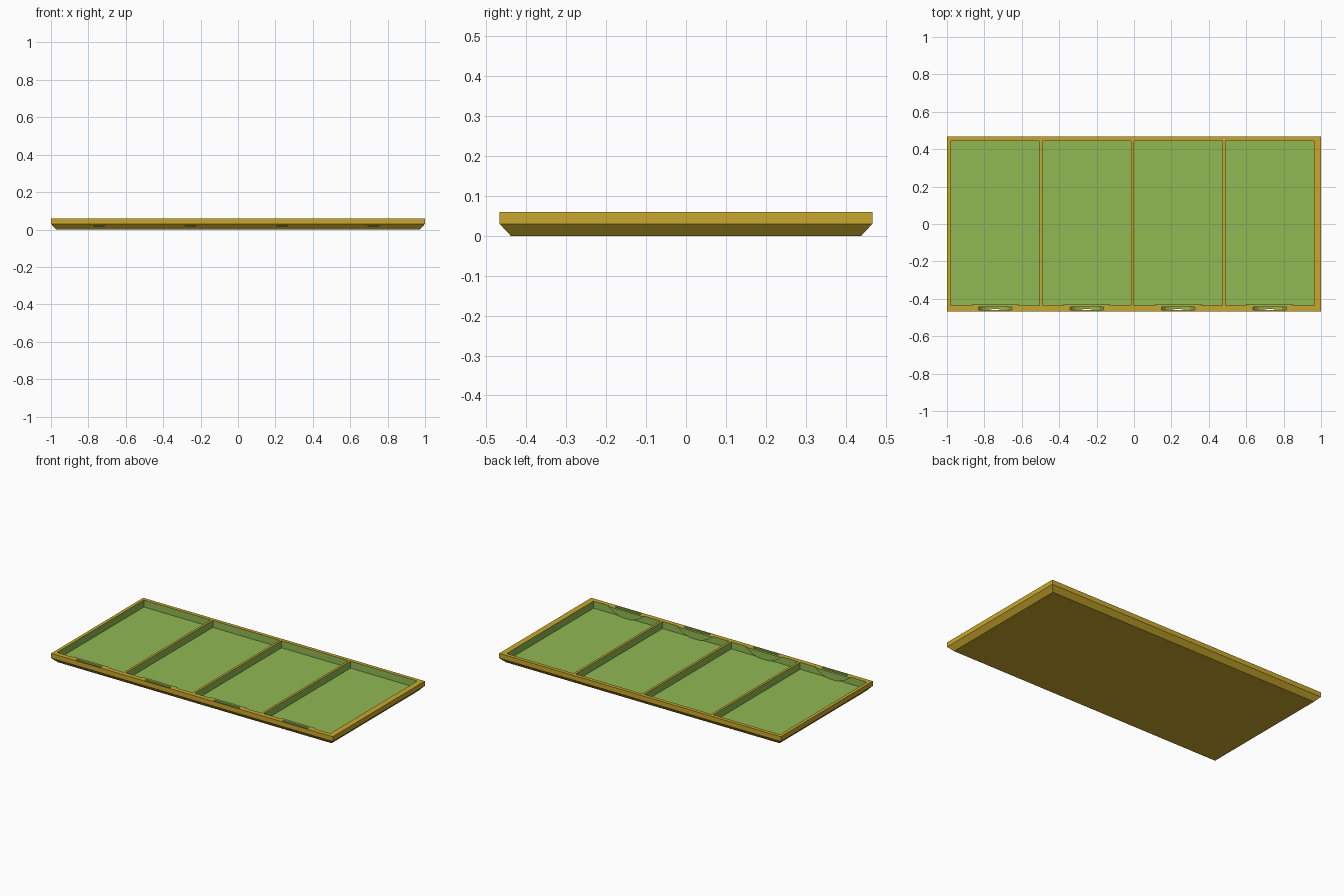
import bpy, bmesh, math

if "Cube" in bpy.data.objects:
    bpy.data.objects.remove(bpy.data.objects["Cube"])

TOP, MID, FLOOR = 0.06, 0.03, 0.015
HX, HY, CHAMFER = 1.0, 0.467, 0.028
PITCH, CELL = 0.489, 0.474
CELL_FRONT, CELL_BACK = -0.437, 0.444
CENTRES = [-0.742 + i * PITCH for i in range(4)]


def make_material(name, colour):
    mat = bpy.data.materials.new(name)
    mat.use_nodes = True
    mat.diffuse_color = colour
    mat.node_tree.nodes["Principled BSDF"].inputs["Base Color"].default_value = colour
    return mat


MATERIALS = [make_material("mustard yellow", (0.58, 0.39, 0.026, 1)),
             make_material("leaf green", (0.28, 0.48, 0.084, 1))]


def make_object(name, bm, slot):
    """Turn a bmesh into an object with one colour from the shared slots."""
    bmesh.ops.recalc_face_normals(bm, faces=bm.faces)
    for face in bm.faces:
        face.material_index = slot
    mesh = bpy.data.meshes.new(name)
    bm.to_mesh(mesh)
    bm.free()
    for mat in MATERIALS:
        mesh.materials.append(mat)
    obj = bpy.data.objects.new(name, mesh)
    bpy.context.collection.objects.link(obj)
    return obj


def loft(bm, rings):
    """Bridge equal closed rings of points and cap both ends."""
    rows = [[bm.verts.new(p) for p in ring] for ring in rings]
    n = len(rows[0])
    for a, b in zip(rows, rows[1:]):
        for i in range(n):
            j = (i + 1) % n
            bm.faces.new((a[i], a[j], b[j], b[i]))
    bm.faces.new(rows[0])
    bm.faces.new(rows[-1])


def rectangle(x0, x1, y0, y1, z):
    return [(x0, y0, z), (x1, y0, z), (x1, y1, z), (x0, y1, z)]


def arc_prism(bm, cx, y0, y1, half, bottom, top):
    """Circular segment hanging below a flat top, extruded along y."""
    depth = TOP - bottom
    radius = (half ** 2 + depth ** 2) / (2 * depth)
    sweep = math.asin(half / radius)
    steps = 12
    profile = []
    for i in range(steps + 1):
        a = sweep * (2 * i / steps - 1)
        profile.append((cx + radius * math.sin(a), bottom + radius * (1 - math.cos(a))))
    if top > TOP:
        profile += [(cx + half, top), (cx - half, top)]
    loft(bm, [[(x, y, z) for x, z in profile] for y in (y0, y1)])


def cut(target, cutter):
    mod = target.modifiers.new("cut", "BOOLEAN")
    mod.operation = "DIFFERENCE"
    mod.solver = "EXACT"
    mod.object = cutter
    cutter.hide_render = True
    bpy.context.view_layer.objects.active = target
    bpy.ops.object.modifier_apply(modifier=mod.name)
    bpy.data.objects.remove(cutter)


# Tray body with a chamfered underside
bm = bmesh.new()
loft(bm, [rectangle(-HX + i, HX - i, -HY + i, HY - i, z)
          for i, z in ((CHAMFER, 0), (0, MID), (0, TOP))])
tray = make_object("tray", bm, 0)

# Four green compartments
bm = bmesh.new()
for cx in CENTRES:
    x0, x1 = cx - CELL / 2, cx + CELL / 2
    loft(bm, [rectangle(x0, x1, CELL_FRONT, CELL_BACK, z) for z in (FLOOR, TOP + 0.1)])
cut(tray, make_object("compartment_cutter", bm, 1))

# Curved finger slots in the front rim
bm = bmesh.new()
for cx in CENTRES:
    arc_prism(bm, cx, -0.46, -0.443, 0.09, 0.016, TOP + 0.02)
cut(tray, make_object("slot_cutter", bm, 1))

# Raised lips on the inner front wall behind the slots
for i, cx in enumerate(CENTRES):
    bm = bmesh.new()
    arc_prism(bm, cx, CELL_FRONT - 0.002, CELL_FRONT + 0.01, 0.125, FLOOR - 0.003, TOP)
    make_object(f"slot_lip_{i + 1}", bm, 1)
